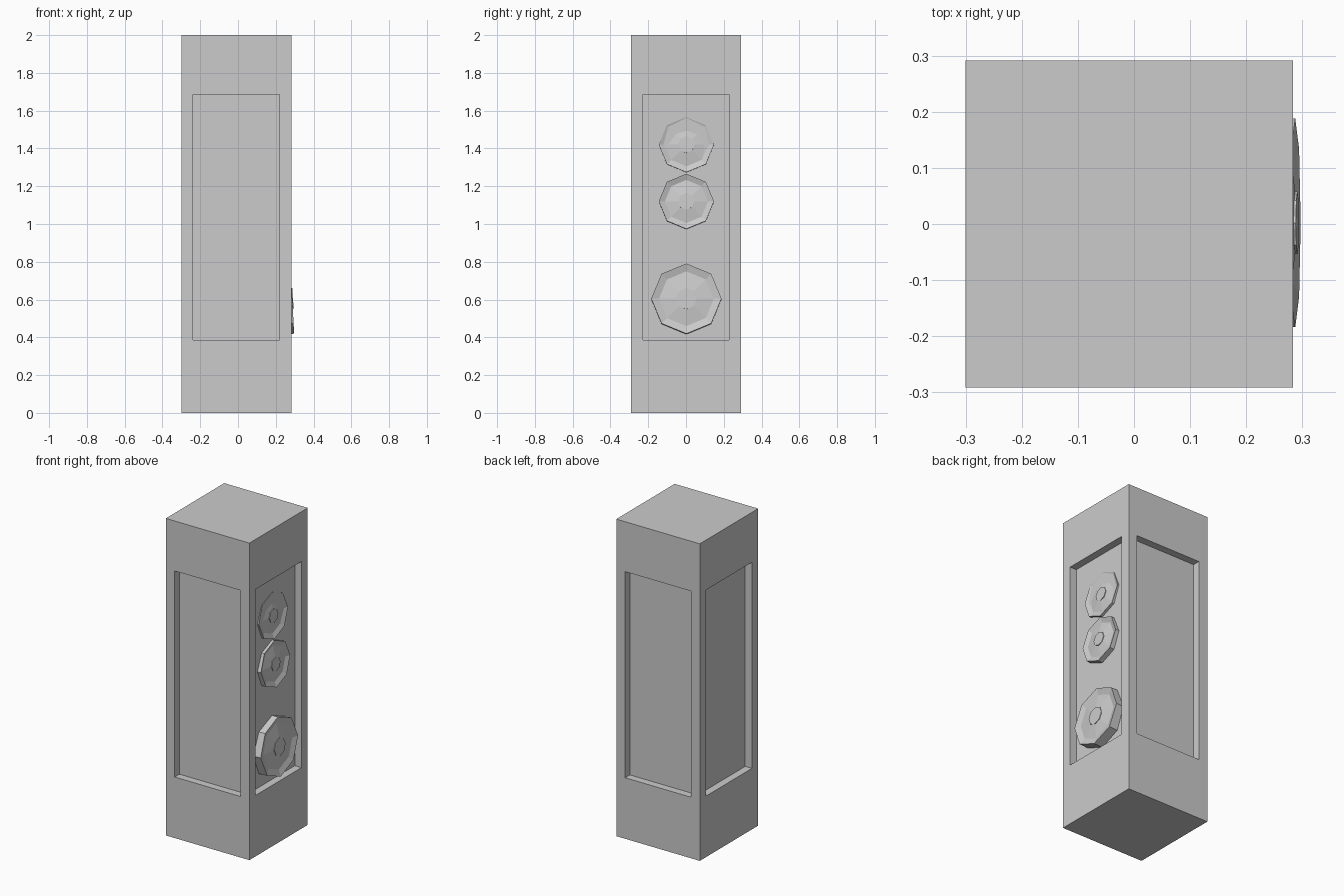
import bpy, bmesh
from math import cos, sin, pi, radians
from mathutils import Matrix

if "Cube" in bpy.data.objects:
    bpy.data.objects.remove(bpy.data.objects["Cube"])

X0, X1, Y, H = -0.30, 0.283, 0.291, 2.0
PANEL_LOW, PANEL_HIGH, PANEL_DEPTH = 0.385, 1.685, 0.047


def finish(bm, name):
    bmesh.ops.recalc_face_normals(bm, faces=bm.faces)
    mesh = bpy.data.meshes.new(name)
    bm.to_mesh(mesh)
    bm.free()
    obj = bpy.data.objects.new(name, mesh)
    bpy.context.collection.objects.link(obj)
    return obj


# Cabinet: tall box with a recessed panel on each of its four sides
bm = bmesh.new()
bmesh.ops.create_cube(bm, size=1)
for v in bm.verts:
    v.co = (X1 if v.co.x > 0 else X0, Y if v.co.y > 0 else -Y, H if v.co.z > 0 else 0)
bm.normal_update()
sides = [f for f in bm.faces if abs(f.normal.z) < 0.5]
bmesh.ops.inset_individual(bm, faces=sides, thickness=0.088)
for f in sides:
    for v in f.verts:
        v.co.z = PANEL_HIGH if v.co.z > 1 else PANEL_LOW
bm.normal_update()
for f in bmesh.ops.extrude_discrete_faces(bm, faces=sides)["faces"]:
    bmesh.ops.translate(bm, verts=f.verts, vec=-f.normal * PANEL_DEPTH)
finish(bm, "cabinet")


# Drivers: octagonal lathed dishes on one slightly tilted plane
def driver(name, z, r):
    profile = [(1, -0.06), (1, 0), (0.78, -0.012), (0.3, 0), (0.3, 0.004)]
    bm = bmesh.new()
    rings = [[bm.verts.new((x, r * k * sin(i * pi / 4), r * k * cos(i * pi / 4)))
              for i in range(8)] for k, x in profile]
    for a, b in zip(rings, rings[1:]):
        for i in range(8):
            j = (i + 1) % 8
            bm.faces.new((a[i], a[j], b[j], b[i]))
    bm.faces.new(rings[0])
    bm.faces.new(rings[-1])
    obj = finish(bm, name)
    x = 0.297 - 0.052 * (z - 0.42)
    obj.matrix_world = Matrix.Translation((x, 0.002, z)) @ Matrix.Rotation(radians(-3), 4, "Y")


driver("large_driver", 0.605, 0.186)
driver("middle_driver", 1.12, 0.146)
driver("upper_driver", 1.42, 0.146)
